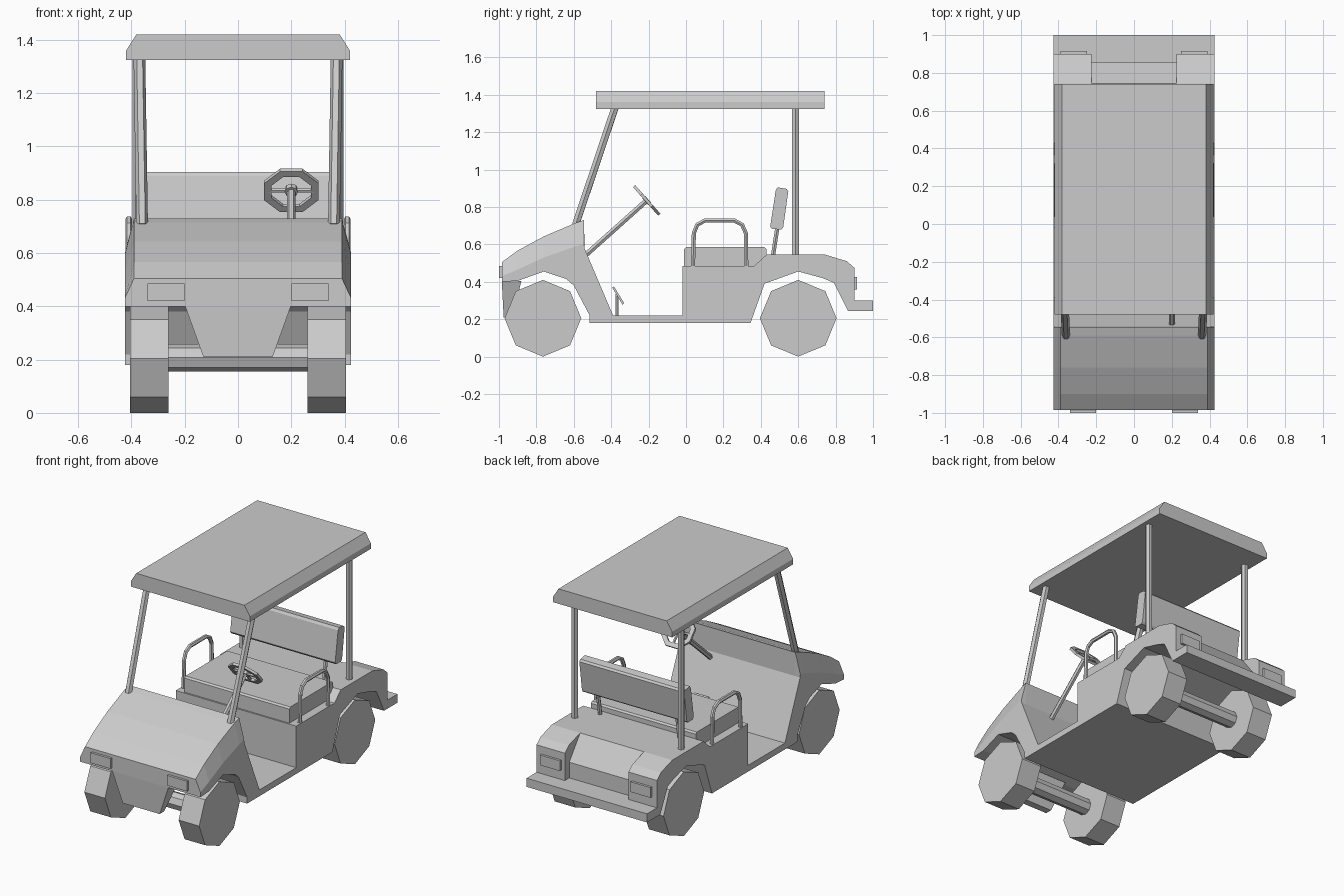
import bpy, bmesh, math
from mathutils import Vector, Matrix

cube = bpy.data.objects.get("Cube")
if cube:
    bpy.data.objects.remove(cube, do_unlink=True)

grey = bpy.data.materials.new("plain_grey")
grey.use_nodes = True
COLOUR = (0.6, 0.6, 0.6, 1)
grey.diffuse_color = COLOUR
grey.node_tree.nodes["Principled BSDF"].inputs["Base Color"].default_value = COLOUR


def finish(name, bm):
    bmesh.ops.recalc_face_normals(bm, faces=bm.faces)
    mesh = bpy.data.meshes.new(name)
    bm.to_mesh(mesh)
    bm.free()
    mesh.materials.append(grey)
    obj = bpy.data.objects.new(name, mesh)
    bpy.context.collection.objects.link(obj)
    return obj


def loft(name, rings):
    """Closed solid through rings of equal point count."""
    bm = bmesh.new()
    loops = [[bm.verts.new(p) for p in ring] for ring in rings]
    n = len(loops[0])
    for a, b in zip(loops, loops[1:]):
        for i in range(n):
            j = (i + 1) % n
            bm.faces.new((a[i], a[j], b[j], b[i]))
    bm.faces.new(loops[0])
    bm.faces.new(loops[-1])
    return finish(name, bm)


def prism(name, profile, x0, x1):
    """Side profile of (y, z) points pushed from x0 to x1."""
    return loft(name, [[(x, y, z) for y, z in profile] for x in (x0, x1)])


def box(name, x0, x1, y0, y1, z0, z1):
    return prism(name, [(y0, z0), (y1, z0), (y1, z1), (y0, z1)], x0, x1)


def tube(name, points, radius):
    curve = bpy.data.curves.new(name, "CURVE")
    curve.dimensions = "3D"
    curve.bevel_depth = radius
    curve.bevel_resolution = 1
    curve.use_fill_caps = True
    spline = curve.splines.new("POLY")
    spline.points.add(len(points) - 1)
    for p, co in zip(spline.points, points):
        p.co = (*co, 1)
    spline.use_smooth = False
    curve.materials.append(grey)
    obj = bpy.data.objects.new(name, curve)
    bpy.context.collection.objects.link(obj)
    return obj


def octagon(name, x0, x1, y, z, r):
    ring = [(y + r * math.sin(k * math.pi / 4), z + r * math.cos(k * math.pi / 4)) for k in range(8)]
    return prism(name, ring, x0, x1)


W, EDGE = 0.425, 0.39

# Front body: hood points carry (y, inner z, outer z) for the sloping shoulder
hood = [(-0.985, 0.505, 0.43), (-0.9, 0.567, 0.465), (-0.76, 0.643, 0.53),
        (-0.59, 0.715, 0.59), (-0.545, 0.73, 0.60)]
under = [(-0.543, 0.58), (-0.39, 0.22), (-0.39, 0.18), (-0.515, 0.18), (-0.515, 0.22),
         (-0.6, 0.38), (-0.64, 0.415), (-0.76, 0.455), (-0.9, 0.405), (-0.985, 0.4)]
outer = [(y, zo) for y, zi, zo in hood] + under
inner = [(y, zi) for y, zi, zo in hood] + under
loft("front_body", [[(x, y, z) for y, z in ring] for x, ring in
                    ((-W, outer), (-EDGE, inner), (EDGE, inner), (W, outer))])

# Tapered nose panel under the hood
loft("nose_panel", [[(-w, y0, z), (w, y0, z), (w, y1, z), (-w, y1, z)]
                    for w, y0, y1, z in ((0.2, -0.985, -0.88, 0.405), (0.13, -0.975, -0.93, 0.21))])

# Floor and rear body with bumper
box("floor", -W, W, -0.39, -0.02, 0.18, 0.22)
prism("rear_body", [(-0.02, 0.18), (-0.02, 0.485), (0.365, 0.485), (0.43, 0.545), (0.745, 0.545),
                    (0.855, 0.4), (0.855, 0.3), (1, 0.3), (1, 0.245), (0.865, 0.245),
                    (0.79, 0.395), (0.73, 0.42), (0.6, 0.455), (0.42, 0.39), (0.345, 0.18)], -W, W)

# Seat
prism("seat_cushion", [(-0.01, 0.485), (0.43, 0.485), (0.43, 0.575), (0.42, 0.585),
                       (0.0, 0.585), (-0.01, 0.575)], -0.37, 0.37)
prism("seat_back", [(0.45, 0.695), (0.46, 0.682), (0.51, 0.68), (0.52, 0.692),
                    (0.547, 0.885), (0.537, 0.897), (0.49, 0.905), (0.48, 0.89)], -0.37, 0.37)

# Roof with sloped side edges
loft("roof", [[(-0.42, y, 1.325), (0.42, y, 1.325), (0.42, y, 1.36), (0.382, y, 1.42),
               (-0.382, y, 1.42), (-0.42, y, 1.36)] for y in (-0.48, 0.74)])

# Mirrored parts
for side, s in (("left", 1), ("right", -1)):
    prism(side + "_tail_pod", [(0.745, 0.545), (0.86, 0.51), (0.9, 0.475), (0.9, 0.3),
                               (0.855, 0.3), (0.855, 0.4)], s * 0.225, s * W)
    box(side + "_headlight", s * 0.2, s * 0.34, -1, -0.98, 0.42, 0.485)
    box(side + "_tail_light", s * 0.25, s * 0.39, 0.89, 0.915, 0.36, 0.425)
    for end, y in (("front", -0.765), ("rear", 0.6)):
        octagon(f"{side}_{end}_wheel", s * 0.26, s * 0.405, y, 0.205, 0.205)
    tube(side + "_front_post", [(s * 0.36, -0.59, 0.705), (s * 0.37, -0.38, 1.33)], 0.022)
    tube(side + "_rear_post", [(s * 0.375, 0.585, 0.54), (s * 0.375, 0.585, 1.33)], 0.021)
    tube(side + "_seat_support", [(s * 0.28, 0.465, 0.54), (s * 0.28, 0.49, 0.7)], 0.013)
    x = s * 0.41
    tube(side + "_arm_rail", [(x, 0.037, 0.48), (x, 0.042, 0.66), (x, 0.06, 0.705), (x, 0.1, 0.727),
                              (x, 0.26, 0.727), (x, 0.3, 0.705), (x, 0.32, 0.66), (x, 0.322, 0.48)], 0.013)

for end, y in (("front", -0.765), ("rear", 0.6)):
    octagon(end + "_axle", -0.27, 0.27, y, 0.207, 0.052)

# Steering column and wheel
hub = Vector((0.2, -0.21, 0.835))
axis = Vector((0, 0.75, 0.66)).normalized()
tube("steering_column", [(0.2, -0.54, 0.54), hub], 0.016)
up = axis.cross(Vector((1, 0, 0)))
frame = Matrix((Vector((1, 0, 0)), up, axis)).transposed()


def on_wheel(r, a, h):
    return hub + frame @ Vector((r * math.cos(a), r * math.sin(a), h))


bm = bmesh.new()
rings = []
for k in range(8):
    a = (k + 0.5) * math.pi / 4
    rings.append([bm.verts.new(on_wheel(r, a, h)) for r, h in
                  ((0.08, -0.008), (0.11, -0.008), (0.11, 0.008), (0.08, 0.008))])
for k in range(8):
    a, b = rings[k], rings[(k + 1) % 8]
    for i in range(4):
        j = (i + 1) % 4
        bm.faces.new((a[i], a[j], b[j], b[i]))
finish("steering_rim", bm)
loft("steering_hub", [[on_wheel(0.025, k * math.pi / 4, h) for k in range(8)] for h in (-0.01, 0.01)])
for name, a in (("left", 0), ("right", math.pi), ("lower", math.pi / 2 if up.z < 0 else -math.pi / 2)):
    tube(name + "_spoke", [hub, on_wheel(0.085, a, 0)], 0.009)

# Pedal
tube("pedal_stem", [(0.16, -0.37, 0.21), (0.16, -0.37, 0.335)], 0.009)
prism("pedal_plate", [(-0.395, 0.37), (-0.385, 0.375), (-0.33, 0.285), (-0.34, 0.278)], 0.11, 0.21)
